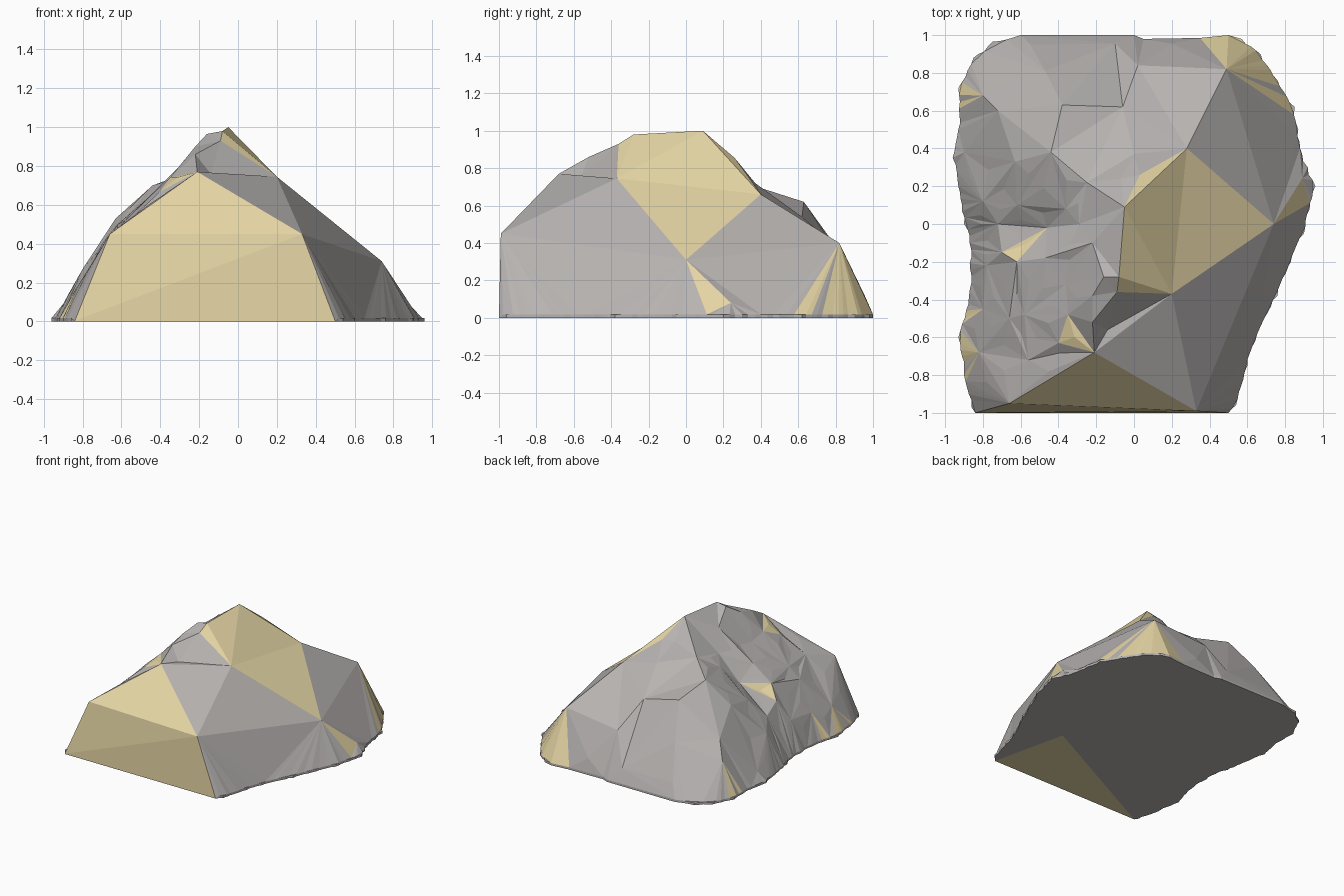
import bpy, bmesh, random
from mathutils import Vector
from mathutils.geometry import delaunay_2d_cdt

if "Cube" in bpy.data.objects:
    bpy.data.objects.remove(bpy.data.objects["Cube"])

random.seed(4)
RIM = 0.018

# Named corners of the big facets
A, B = (-.66, -.95, .45), (.33, -.99, .45)        # top edge of the front face
C, D = (-.21, -.68, .77), (.20, -.37, .745)       # front shoulder
E, F, G = (.74, 0, .31), (.28, .40, .66), (.49, .82, .40)
P, Q = (-.05, .09, 1.0), (-.09, -.36, .93)        # summit ridge ends
S = (.03, .26, .855)
T, U = (-.35, -.48, .74), (-.40, -.63, .67)
V = (-.22, -.38, .90)                             # notch below the summit

# Crest and right-hand side
crest = [(-.08, -.28, .98), (-.16, -.28, .965), (-.07, .24, .86),
         (-.22, -.52, .86), (-.14, -.56, .76), (-.22, -.10, .88), (.0, .37, .72),
         (.89, .24, .08)]

# Broad back slope
back = [(-.06, .62, .54), (-.38, .63, .62), (.02, .84, .35), (-.47, .81, .37),
        (-.55, .95, .12), (-.1, .955, .12), (.2, .955, .12), (-.72, .60, .39),
        (-.80, .68, .26), (-.25, .22, .77), (-.44, .38, .70), (-.63, .33, .53)]

# Broken left side with its gully
left = [(-.46, -.02, .53), (-.29, .0, .73), (-.36, .08, .67), (-.62, .10, .48),
        (-.80, .12, .27), (-.72, .0, .34), (-.62, -.20, .50), (-.70, -.15, .40),
        (-.47, -.18, .63), (-.36, -.32, .72), (-.58, -.48, .52), (-.66, -.50, .43),
        (-.78, -.22, .24), (-.80, -.45, .22), (-.82, -.68, .19), (-.90, .38, .09),
        (-.56, -.72, .52)]

# Ground outline, counter-clockwise from the front left
outline = [(-.84, -1), (.50, -1), (.54, -.96), (.60, -.75), (.68, -.52), (.76, -.38),
           (.83, -.20), (.90, -.05), (.93, .08), (.96, .20), (.92, .30), (.89, .37),
           (.87, .50), (.85, .62), (.76, .76), (.67, .90), (.57, .98), (.50, 1),
           (.35, .985), (.05, .98), (0, 1),
           (-.60, 1), (-.75, .965), (-.85, .88), (-.93, .72), (-.93, .50), (-.96, .35),
           (-.93, .20), (-.90, 0), (-.87, -.10), (-.87, -.35), (-.93, -.60),
           (-.90, -.80), (-.86, -.97)]


def jagged(points, step=0.035, amount=0.007):
    """Split the outline into short steps with a small wobble."""
    out = []
    for i, p in enumerate(points):
        a, b = Vector(p), Vector(points[(i + 1) % len(points)])
        out.append(a)
        if abs(a.y) > .97 and abs(b.y) > .97:     # straight front and back
            continue
        n = max(1, round((b - a).length / step))
        side = Vector((b.y - a.y, a.x - b.x)).normalized()
        for k in range(1, n):
            out.append(a.lerp(b, k / n) - side * random.uniform(0, amount * 1.6))
    return out


def inside(p, poly):
    hit = False
    for i, a in enumerate(poly):
        b = poly[i - 1]
        if (a[1] > p.y) != (b[1] > p.y):
            if p.x < (b[0] - a[0]) * (p.y - a[1]) / (b[1] - a[1]) + a[0]:
                hit = not hit
    return hit


def triangulate(points, edges):
    """Constrained triangulation that keeps the heights of the points."""
    co, _, faces, orig, _, _ = delaunay_2d_cdt(
        [Vector(p[:2]) for p in points], edges, [], 1, 1e-5)
    verts = [(c.x, c.y, points[o[0]][2] if o else 0.5) for c, o in zip(co, orig)]
    return verts, faces, orig


ring = jagged(outline)
n = len(ring)
loop = [(i, (i + 1) % n) for i in range(n)]

# Sand-coloured facets and facet creases
front_l, front_r = (-.84, -1, 0), (.50, -1, 0)
sand_top = [[front_l, front_r, B, A], [A, B, C], [Q, D, E, F, S, P], [T, U, C],
            [(-.68, -.25), (-.58, -.25), (-.58, -.12), (-.68, -.12)],
            [(.78, .1), (.9, .1), (.9, .2), (.78, .2)]]
creases = [(A, B), (A, C), (C, B), (C, D), (B, D), (B, E), (D, E), (D, Q), (E, F),
           (E, G), (F, G), (F, S), (S, P), (D, F), (T, U), (U, C), (T, C),
           (Q, V)]

named = [A, B, C, D, E, F, G, P, Q, S, T, U, V]
top_pts = [(p.x, p.y, .003 if p.y == -1 else RIM) for p in ring] + named + crest + back + left
top_edges = loop + [(n + named.index(a), n + named.index(b)) for a, b in creases]
bottom_apex = (.36, -.39, 0)
base_pts = [(p.x, p.y, 0) for p in ring] + [bottom_apex]
base_edges = loop + [(0, n), (1, n)]

bm = bmesh.new()


def add_sheet(points, edges, sand, flip):
    verts, faces, orig = triangulate(points, edges)
    bv = [bm.verts.new(v) for v in verts]
    ring_verts = {o: bv[i] for i, os in enumerate(orig) for o in os if o < n}
    made = []
    for f in faces:
        face = bm.faces.new([bv[i] for i in (reversed(f) if flip else f)])
        c = face.calc_center_median()
        face.material_index = int(any(inside(c, poly) for poly in sand))
        made.append(face)
    return ring_verts, made


# Upper surface, flat underside and the thin rim joining them
top_ring, top_faces = add_sheet(top_pts, top_edges, sand_top, False)
base_ring, _ = add_sheet(base_pts, base_edges, [[front_l, front_r, bottom_apex]], True)
for i, j in loop:
    bm.faces.new((base_ring[i], base_ring[j], top_ring[j], top_ring[i]))

# Sandy streaks at the back right and along the left foot
for f in top_faces:
    c = f.calc_center_median()
    fan = c.x > .3 and c.y > .68 and all(v.co.z < .41 for v in f.verts)
    foot = c.x < -.86 and (c.y > .6 or c.y < -.3)
    if fan or foot:
        f.material_index = int(random.random() < (.6 if fan else .35))

# Small breaks on the rough left side
rough = [f for f in top_faces if f.calc_center_median().x < -.3
         and -.85 < f.calc_center_median().y < .35 and f.calc_area() > .012]
for v in bmesh.ops.poke(bm, faces=rough)["verts"]:
    v.co.z += random.uniform(-.016, .012)

bmesh.ops.recalc_face_normals(bm, faces=bm.faces)
mesh = bpy.data.meshes.new("boulder")
bm.to_mesh(mesh)
bm.free()

# Stone and sand colours
for name, colour in (("stone", (.47, .45, .44, 1)), ("sand", (.80, .68, .38, 1))):
    mat = bpy.data.materials.new(name)
    mat.diffuse_color = colour
    mat.use_nodes = True
    mat.node_tree.nodes["Principled BSDF"].inputs["Base Color"].default_value = mat.diffuse_color
    mesh.materials.append(mat)
rock = bpy.data.objects.new("boulder", mesh)
bpy.context.collection.objects.link(rock)
